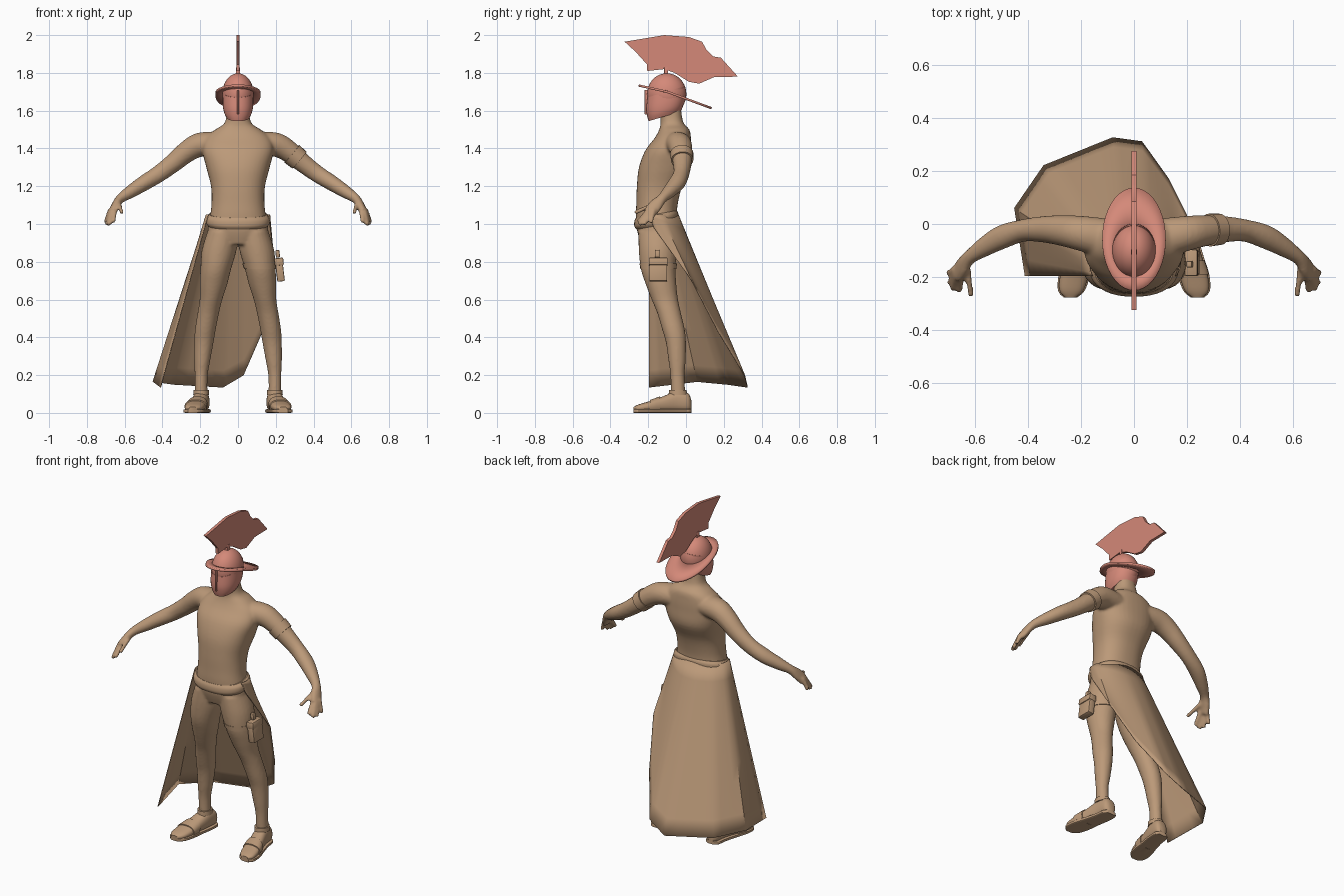
import bpy, bmesh, math
from mathutils import Vector

if "Cube" in bpy.data.objects:
    bpy.data.objects.remove(bpy.data.objects["Cube"], do_unlink=True)


def make_material(name, rgb):
    mat = bpy.data.materials.new(name)
    mat.use_nodes = True
    color = (*rgb, 1)
    mat.diffuse_color = color
    mat.node_tree.nodes["Principled BSDF"].inputs["Base Color"].default_value = color
    return mat


tan = make_material("tan cloth", (0.50, 0.32, 0.19))
red = make_material("salmon red", (0.66, 0.25, 0.19))


def finish(bm, name, mat, angle=40):
    bmesh.ops.recalc_face_normals(bm, faces=bm.faces)
    mesh = bpy.data.meshes.new(name)
    bm.to_mesh(mesh)
    bm.free()
    mesh.materials.append(mat)
    obj = bpy.data.objects.new(name, mesh)
    bpy.context.collection.objects.link(obj)
    bpy.ops.object.select_all(action='DESELECT')
    obj.select_set(True)
    bpy.context.view_layer.objects.active = obj
    bpy.ops.object.shade_smooth_by_angle(angle=math.radians(angle))
    return obj


def spline(rows, steps):
    """Smooth curve through rows of numbers."""
    out = []
    for i in range(len(rows) - 1):
        p, q = rows[i], rows[i + 1]
        o, r = rows[max(i - 1, 0)], rows[min(i + 2, len(rows) - 1)]
        for k in range(steps):
            t = k / steps
            out.append([b + 0.5 * t * (c - a + t * (2*a - 5*b + 4*c - d + t * (3*(b - c) + d - a)))
                        for a, b, c, d in zip(o, p, q, r)])
    return out + [list(rows[-1])]


def loft(bm, rows, ref=(1, 0, 0), axis=None, side=1, steps=4, sides=24, power=2):
    """Closed tube through rows of (x, y, z, radius along ref, other radius)."""
    rows = spline(rows, steps) if steps > 1 else rows
    centres = [Vector((r[0] * side, r[1], r[2])) for r in rows]
    rings = []
    for i, (c, row) in enumerate(zip(centres, rows)):
        t = Vector(axis) if axis else centres[min(i + 1, len(rows) - 1)] - centres[max(i - 1, 0)]
        t.normalize()
        u = Vector(ref)
        u = (u - t * u.dot(t)).normalized()
        v = t.cross(u)
        ring = []
        for k in range(sides):
            a = math.tau * k / sides
            ca, sa = (math.copysign(abs(f) ** (2 / power), f) for f in (math.cos(a), math.sin(a)))
            ring.append(bm.verts.new(c + u * (row[3] * ca) + v * (row[4] * sa)))
        rings.append(ring)
    for r, s in zip(rings, rings[1:]):
        for k in range(sides):
            n = (k + 1) % sides
            bm.faces.new((r[k], r[n], s[n], s[k]))
    bm.faces.new(rings[0])
    bm.faces.new(rings[-1])


def part(name, mat, rows, **options):
    bm = bmesh.new()
    loft(bm, rows, **options)
    return finish(bm, name, mat)


def sheet(name, mat, rows, closed, thickness):
    """Thin surface through rows of points."""
    bm = bmesh.new()
    grid = [[bm.verts.new(p) for p in row] for row in rows]
    for r, s in zip(grid, grid[1:]):
        for k in range(len(r) if closed else len(r) - 1):
            n = (k + 1) % len(r)
            bm.faces.new((r[k], r[n], s[n], s[k]))
    obj = finish(bm, name, mat)
    solid = obj.modifiers.new("thickness", 'SOLIDIFY')
    solid.thickness = thickness
    solid.offset = 0
    return obj


def box(name, mat, centre, size, tilt=0, bevel=0.006):
    bm = bmesh.new()
    bmesh.ops.create_cube(bm, size=1)
    bmesh.ops.scale(bm, vec=size, verts=bm.verts)
    bmesh.ops.bevel(bm, geom=bm.edges[:], offset=bevel, segments=2, affect='EDGES', profile=0.5)
    obj = finish(bm, name, mat)
    obj.location = centre
    obj.rotation_euler.y = tilt
    return obj


# Body: torso, arms, hands and legs fused into one smooth skin
torso = [(0, -.15, .89, .13, .085), (0, -.155, .96, .16, .103), (0, -.157, 1.04, .148, .108),
         (0, -.153, 1.11, .14, .11), (0, -.14, 1.2, .143, .12), (0, -.111, 1.3, .168, .138),
         (0, -.093, 1.39, .188, .122), (0, -.07, 1.455, .172, .096), (0, -.062, 1.5, .12, .08),
         (0, -.075, 1.54, .068, .06), (0, -.085, 1.64, .055, .055)]
arm = [(.1, -.055, 1.425, .075, .062), (.2, -.035, 1.42, .066, .064), (.27, -.025, 1.383, .058, .057),
       (.34, -.02, 1.325, .05, .05), (.42, -.025, 1.265, .042, .045), (.5, -.05, 1.215, .045, .041),
       (.57, -.09, 1.17, .036, .034), (.622, -.127, 1.135, .027, .025),
       (.648, -.16, 1.1, .036, .021), (.668, -.19, 1.062, .036, .018)]
leg = [(.08, -.152, .96, .082, .1), (.1, -.15, .86, .092, .1), (.118, -.147, .76, .081, .092),
       (.13, -.132, .68, .073, .081), (.143, -.112, .6, .06, .07), (.157, -.09, .53, .057, .063),
       (.173, -.066, .44, .055, .06), (.181, -.053, .37, .051, .053), (.19, -.047, .27, .042, .045),
       (.195, -.045, .19, .034, .037), (.195, -.04, .06, .034, .04)]
fingers = [((.652, -.2, 1.07), (.66, -.255, 1.01)), ((.668, -.2, 1.07), (.685, -.248, .995)),
           ((.673, -.187, 1.07), (.696, -.222, .995)), ((.675, -.172, 1.075), (.703, -.185, 1.005)),
           ((.632, -.15, 1.11), (.615, -.272, 1.06))]
bm = bmesh.new()
loft(bm, torso, axis=(0, 0, 1), power=2.3, sides=40)
for side in (1, -1):
    loft(bm, arm, ref=(0, 1, 0), side=side)
    loft(bm, leg, axis=(0, 0, 1), side=side)
    for base, tip in fingers:
        loft(bm, [(*base, .014, .014), (*tip, .011, .011)], side=side, sides=12)
body = finish(bm, "body", tan)
remesh = body.modifiers.new("fuse", 'REMESH')
remesh.mode = 'VOXEL'
remesh.voxel_size = 0.008
remesh.use_smooth_shade = True
smooth = body.modifiers.new("smooth", 'SMOOTH')
smooth.iterations = 5

# Sandals
foot = [(.187, .028, .042, .02, .025), (.189, .01, .055, .038, .05), (.195, -.05, .06, .042, .056),
        (.21, -.12, .046, .046, .042), (.225, -.19, .034, .053, .029), (.236, -.25, .026, .045, .019),
        (.24, -.277, .022, .02, .01)]
for side, label in ((1, "left"), (-1, "right")):
    part(label + "_foot", tan, foot, axis=(0, -1, 0), side=side, power=2.4)
    sole = [(x, y, .01, a + .006, .01) for x, y, z, a, b in foot]
    part(label + "_sole", tan, sole, axis=(0, -1, 0), side=side, power=6)
    strap = [(x, y, z, a + .005, b + .006) for x, y, z, a, b in spline(foot, 4)[13:17]]
    part(label + "_toe_strap", tan, strap, axis=(0, -1, 0), side=side, steps=1, power=2.4)
    cuff = [(.195, -.042, .095, .042, .05), (.195, -.044, .122, .04, .046)]
    part(label + "_ankle_strap", tan, cuff, axis=(0, 0, 1), side=side, steps=1)

# Waist sash, arm band, thigh strap and pouch
part("waist_sash", tan, [(0, -.157, .99, .158, .106), (0, -.157, 1.008, .169, .118),
                         (0, -.157, 1.035, .168, .118), (0, -.157, 1.052, .152, .11)],
     axis=(0, -.18, 1), power=2.3, sides=40)
part("arm_band", tan, [(.285, -.023, 1.372, .062, .061), (.325, -.02, 1.338, .059, .058)],
     ref=(0, 1, 0), steps=1)
part("thigh_strap", tan, [(.112, -.147, .79, .089, .099), (.117, -.146, .762, .085, .096)],
     axis=(0, 0, 1), steps=1)
box("pouch", tan, (.221, -.147, .758), (.04, .094, .125), tilt=-.12)
box("pouch_flap", tan, (.217, -.147, .8), (.048, .1, .04), tilt=-.12)
box("pouch_stopper", tan, (.21, -.152, .842), (.022, .026, .04), tilt=-.12)

# Half cape hanging from the waist
hem = [(-.41, -.195, .135), (-.45, .06, .165), (-.34, .22, .15), (-.08, .325, .135),
       (.03, .31, .2), (.13, .17, .43), (.2, .03, .7), (.172, -.17, .98)]
columns = 28
top, bottom = [], []
for k in range(columns + 1):
    f = k / columns
    a = math.radians(200 - 220 * f)
    top.append(Vector((.168 * math.cos(a), -.157 + .115 * math.sin(a), 1.05)))
    j = min(int(f * (len(hem) - 1)), len(hem) - 2)
    bottom.append(Vector(hem[j]).lerp(Vector(hem[j + 1]), f * (len(hem) - 1) - j))
rows = [[p.lerp(q, i / 10) for p, q in zip(top, bottom)] for i in range(11)]
sheet("half_cape", tan, rows, False, .005)

# Helmet: dome, face mask, nose ridge and brim
bm = bmesh.new()
bmesh.ops.create_uvsphere(bm, u_segments=32, v_segments=20, radius=1)
bmesh.ops.scale(bm, vec=(.083, .104, .11), verts=bm.verts)
bmesh.ops.translate(bm, vec=(0, -.102, 1.688), verts=bm.verts)
finish(bm, "helmet_dome", red)
part("face_mask", red, [(0, -.105, 1.7, .08, .104), (0, -.108, 1.64, .081, .107),
                        (0, -.11, 1.6, .076, .1), (0, -.113, 1.57, .063, .089)],
     axis=(0, -.3, 1), sides=32, power=2.2)
box("nose_ridge", red, (0, -.208, 1.645), (.008, .022, .13), bevel=.003)

brim = []
for centre, rx, ry in ((-.1, .07, .09), (-.08, .095, .14), (-.058, .12, .193)):
    ring = []
    for k in range(40):
        a = math.tau * k / 40
        y = centre + ry * math.sin(a)
        z = 1.7 - (y + .1) * (.22 if y < -.1 else .37)
        ring.append((rx * math.cos(a), y, z))
    brim.append(ring)
sheet("helmet_brim", red, brim, True, .012)

# Crest plate on a short stem
crest = [(-.325, 1.965), (-.205, 1.985), (-.115, 2), (.015, 1.99), (.085, 1.965), (.11, 1.92),
         (.145, 1.887), (.185, 1.88), (.275, 1.78), (.15, 1.778), (.07, 1.743), (.015, 1.753),
         (-.06, 1.8), (-.115, 1.82), (-.205, 1.81), (-.207, 1.845), (-.265, 1.91)]
bm = bmesh.new()
face = bm.faces.new([bm.verts.new((-.009, y, z)) for y, z in crest])
new = bmesh.ops.extrude_face_region(bm, geom=[face])["geom"]
bmesh.ops.translate(bm, vec=(.018, 0, 0), verts=[g for g in new if isinstance(g, bmesh.types.BMVert)])
finish(bm, "helmet_crest", red, 30)
box("crest_stem", red, (0, -.105, 1.805), (.022, .022, .05), bevel=.003)
